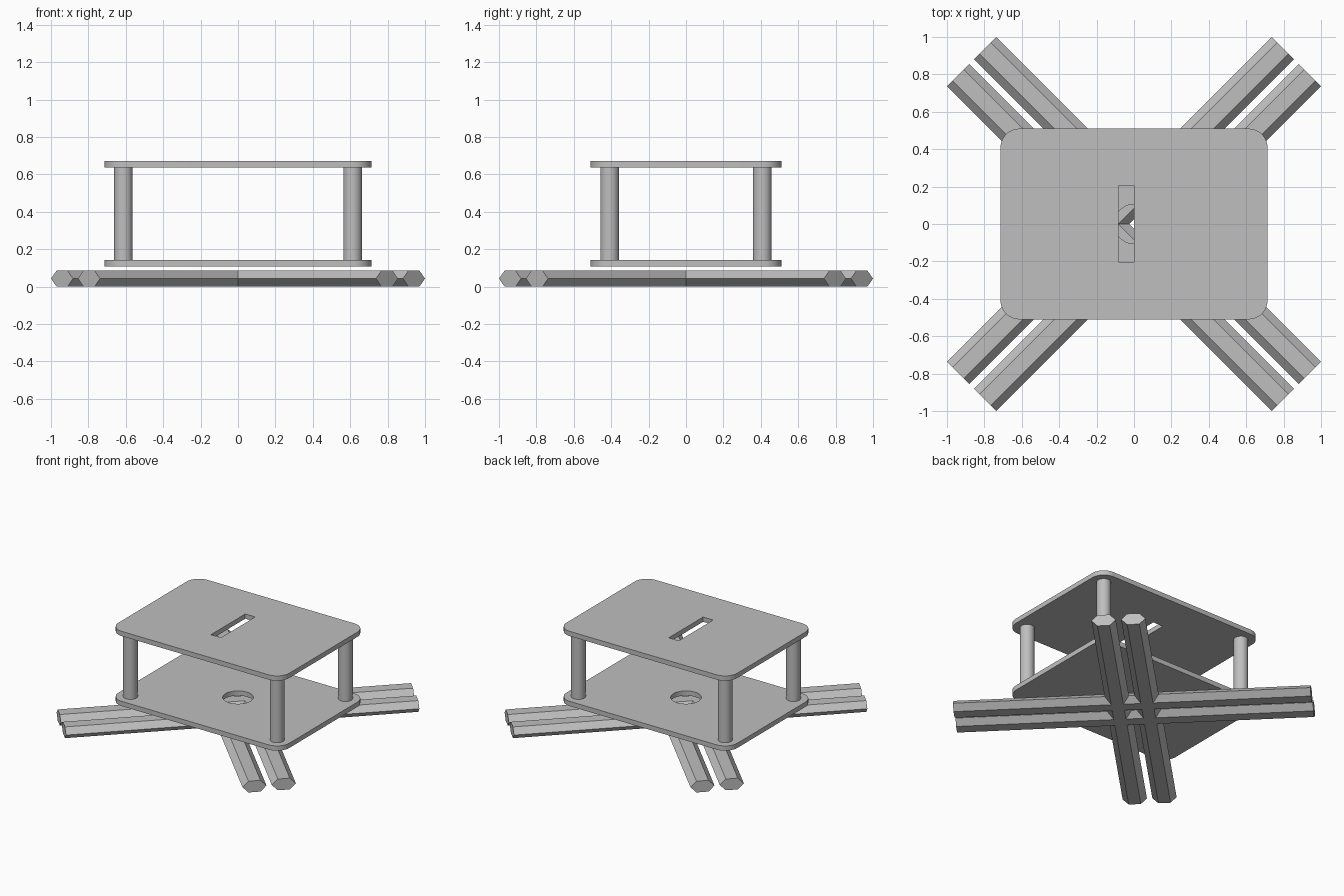
import bpy
import bmesh
from math import cos, sin, pi, radians
from mathutils import Matrix

cube = bpy.data.objects.get("Cube")
if cube:
    bpy.data.objects.remove(cube, do_unlink=True)

grey = bpy.data.materials.new("plain_grey")
grey.use_nodes = True
colour = (0.52, 0.52, 0.52, 1)
grey.diffuse_color = colour
grey.node_tree.nodes["Principled BSDF"].inputs["Base Color"].default_value = colour

PLATE_THICK = 0.036
LOWER_Z = 0.107
UPPER_Z = 0.636
POST_X, POST_Y, POST_R = 0.613, 0.408, 0.05


def finish(name, bm, smooth=False):
    """Turn a bmesh into a named grey object."""
    bmesh.ops.recalc_face_normals(bm, faces=bm.faces)
    mesh = bpy.data.meshes.new(name)
    bm.to_mesh(mesh)
    bm.free()
    mesh.materials.append(grey)
    obj = bpy.data.objects.new(name, mesh)
    bpy.context.collection.objects.link(obj)
    if smooth:
        bpy.ops.object.select_all(action='DESELECT')
        obj.select_set(True)
        bpy.context.view_layer.objects.active = obj
        bpy.ops.object.shade_smooth_by_angle(angle=radians(30))
    return obj


def arc(cx, cy, r, start, end, steps):
    angles = [start + (end - start) * i / steps for i in range(steps + 1)]
    return [(cx + r * cos(a), cy + r * sin(a)) for a in angles]


def rounded_rectangle(hx, hy, r):
    points = []
    for i, (sx, sy) in enumerate([(1, 1), (-1, 1), (-1, -1), (1, -1)]):
        points += arc(sx * (hx - r), sy * (hy - r), r,
                      i * pi / 2, (i + 1) * pi / 2, 10)
    return points


def plate(name, z, hole):
    """Rounded plate with one opening cut through it."""
    bm = bmesh.new()
    for loop in (rounded_rectangle(0.714, 0.51, 0.102), hole):
        verts = [bm.verts.new((x, y, z)) for x, y in loop]
        for a, b in zip(verts, verts[1:] + verts[:1]):
            bm.edges.new((a, b))
    bmesh.ops.triangle_fill(bm, edges=bm.edges[:], use_beauty=True, normal=(0, 0, 1))
    extruded = bmesh.ops.extrude_face_region(bm, geom=bm.faces[:], use_keep_orig=True)
    top = [v for v in extruded["geom"] if isinstance(v, bmesh.types.BMVert)]
    bmesh.ops.translate(bm, verts=top, vec=(0, 0, PLATE_THICK))
    bmesh.ops.dissolve_limit(bm, angle_limit=0.01, verts=bm.verts[:], edges=bm.edges[:])
    finish(name, bm, smooth=True)


def post(name, x, y):
    """Round spacer between the plates."""
    bottom, top = LOWER_Z + PLATE_THICK, UPPER_Z
    bm = bmesh.new()
    bmesh.ops.create_cone(bm, cap_ends=True, segments=40, radius1=POST_R,
                          radius2=POST_R, depth=top - bottom,
                          matrix=Matrix.Translation((x, y, (bottom + top) / 2)))
    finish(name, bm, smooth=True)


def bar(name, angle, offset):
    """Long flattened hexagonal bar through the middle."""
    half_w, half_h, half_len = 0.0835, 0.0425, 1.2285
    profile = [(half_w * cos(i * pi / 3), half_h * sin(i * pi / 3) / sin(pi / 3))
               for i in range(6)]
    bm = bmesh.new()
    end = bm.faces.new([bm.verts.new((-half_len, y + offset, z + half_h))
                        for y, z in profile])
    far = bmesh.ops.extrude_face_region(bm, geom=[end], use_keep_orig=True)
    moved = [v for v in far["geom"] if isinstance(v, bmesh.types.BMVert)]
    bmesh.ops.translate(bm, verts=moved, vec=(2 * half_len, 0, 0))
    bmesh.ops.rotate(bm, verts=bm.verts[:], cent=(0, 0, 0),
                     matrix=Matrix.Rotation(angle, 3, 'Z'))
    finish(name, bm)


# Plates: round opening below, off-centre slot above
plate("lower_plate", LOWER_Z, arc(0, 0, 0.105, 0, 2 * pi, 40)[:-1])
plate("upper_plate", UPPER_Z,
      [(-0.084, -0.204), (0, -0.204), (0, 0.206), (-0.084, 0.206)])

# Corner posts
for side, sx in (("left", 1), ("right", -1)):
    for depth, sy in (("front", -1), ("back", 1)):
        post(f"{depth}_{side}_post", sx * POST_X, sy * POST_Y)

# Two crossing pairs of bars
for pair, angle in (("first", pi / 4), ("second", -pi / 4)):
    for place, offset in (("inner", -0.102), ("outer", 0.102)):
        bar(f"{pair}_{place}_bar", angle, offset)
